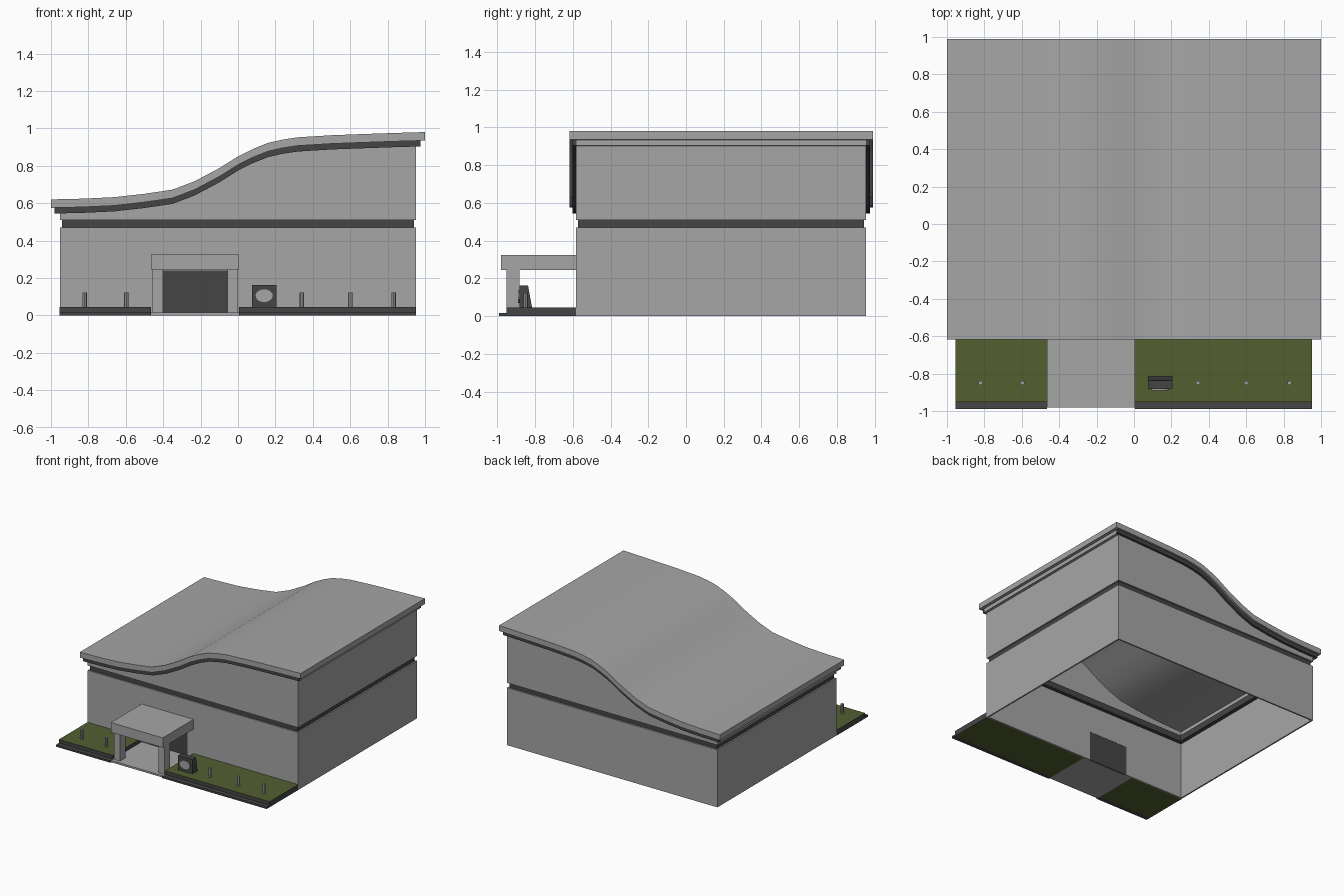
import bpy, bmesh, math

if "Cube" in bpy.data.objects:
    bpy.data.objects.remove(bpy.data.objects["Cube"])


def material(name, rgb):
    m = bpy.data.materials.new(name)
    m.diffuse_color = (*rgb, 1)
    m.use_nodes = True
    m.node_tree.nodes["Principled BSDF"].inputs["Base Color"].default_value = m.diffuse_color
    return m


LIGHT = material("light_grey", (0.38, 0.38, 0.385))
DARK = material("dark_grey", (0.06, 0.06, 0.06))
GREEN = material("grass_green", (0.085, 0.115, 0.03))


def finish(name, bm, mats):
    bmesh.ops.recalc_face_normals(bm, faces=bm.faces)
    me = bpy.data.meshes.new(name)
    bm.to_mesh(me)
    bm.free()
    ob = bpy.data.objects.new(name, me)
    bpy.context.collection.objects.link(ob)
    for m in mats:
        me.materials.append(m)
    return ob


def extrude_xz(name, pts, y0, y1, mat):
    """Outline in x/z, extruded along y."""
    bm = bmesh.new()
    a = [bm.verts.new((x, y0, z)) for x, z in pts]
    b = [bm.verts.new((x, y1, z)) for x, z in pts]
    bm.faces.new(a)
    bm.faces.new(b[::-1])
    for i in range(len(a)):
        j = (i + 1) % len(a)
        bm.faces.new((a[i], a[j], b[j], b[i]))
    return finish(name, bm, [mat])


def box(name, x0, x1, y0, y1, z0, z1, mat):
    return extrude_xz(name, [(x0, z0), (x1, z0), (x1, z1), (x0, z1)], y0, y1, mat)


# Wave profile of the roof top
WAVE = [(-1, .62), (-.83, .624), (-.66, .632), (-.5, .65), (-.35, .672), (-.23, .718),
        (-.1, .787), (0, .85), (.08, .89), (.16, .922), (.24, .94), (.32, .952),
        (.5, .963), (.66, .969), (.83, .975), (1, .98)]


def wave_z(x):
    for (xa, za), (xb, zb) in zip(WAVE, WAVE[1:]):
        if x <= xb:
            return za + (zb - za) * (x - xa) / (xb - xa)
    return WAVE[-1][1]


def wave_bar(name, x0, x1, y0, y1, top, bottom, mat):
    """Prism following the wave; offsets are below the roof top.
    bottom may be a fixed height given as a one-item tuple."""
    xs = [x0] + [x for x, _ in WAVE if x0 < x < x1] + [x1]
    up = [(x, wave_z(x) - top) for x in xs]
    if isinstance(bottom, tuple):
        low = [(x1, bottom[0]), (x0, bottom[0])]
    else:
        low = [(x, wave_z(x) - bottom) for x in reversed(xs)]
    return extrude_xz(name, up + low, y0, y1, mat)


WX, WY0, WY1, T = 0.953, -0.583, 0.955, 0.012

# Lower walls, with the doorway left open in the front one
extrude_xz("lower_wall_front",
           [(-WX, 0), (-.40, 0), (-.40, .24), (-.05, .24), (-.05, 0), (WX, 0), (WX, .47), (-WX, .47)],
           WY0, WY0 + T, LIGHT)
box("lower_wall_back", -WX, WX, WY1 - T, WY1, 0, .47, LIGHT)
for side, s in (("left", -1), ("right", 1)):
    xa, xb = sorted((s * WX, s * (WX - T)))
    box("lower_wall_" + side, xa, xb, WY0 + T, WY1 - T, 0, .47, LIGHT)
    # Upper side walls
    box("upper_wall_" + side, xa, xb, WY0 + T, WY1 - T, .51, wave_z(xa) - .05, LIGHT)
    # Recessed band, sides
    xa, xb = sorted((s * (WX - .013), s * (WX - .045)))
    box("band_" + side, xa, xb, WY0 + .01, WY1 - .013, .465, .515, DARK)

# Upper front and back walls under the wave
wave_bar("upper_wall_front", -WX, WX, WY0, WY0 + T, .05, (.51,), LIGHT)
wave_bar("upper_wall_back", -WX, WX, WY1 - T, WY1, .05, (.51,), LIGHT)

# Recessed band, front and back
box("band_front", -WX + .045, WX - .045, WY0 + .01, WY0 + .042, .465, .515, DARK)
box("band_back", -WX + .045, WX - .045, WY1 - .045, WY1 - .013, .465, .515, DARK)

# Roof
roof = wave_bar("roof", -1, 1, -.618, .99, 0, .045, LIGHT)
bpy.context.view_layer.objects.active = roof
roof.select_set(True)
bpy.ops.object.shade_smooth_by_angle(angle=math.radians(30))

# Trim under the roof
wave_bar("trim_front", -.98, .975, -.602, WY0 + .002, .044, .076, DARK)
wave_bar("trim_back", -.98, .975, WY1 - .002, .974, .044, .076, DARK)
wave_bar("trim_left", -.98, -WX + .002, WY0, WY1, .044, .076, LIGHT)
wave_bar("trim_right", WX - .002, .975, WY0, WY1, .044, .076, LIGHT)

# Door
box("door", -.40, -.05, WY0 + .004, WY0 + .01, 0, .24, DARK)

# Entrance porch
box("porch_floor", -.465, .005, -.98, WY0, 0, .015, LIGHT)
box("porch_canopy", -.465, .005, -.98, WY0, .245, .325, LIGHT)
for name, x in (("left", -.458), ("right", -.055)):
    box("porch_post_" + name, x, x + .055, -.952, -.882, .015, .245, LIGHT)

# Lawns with dark edges and a low kerb
for name, x0, x1 in (("left", -.955, -.465), ("right", .005, WX)):
    lawn = box("lawn_" + name, x0, x1, -.952, WY0, 0, .045, DARK)
    lawn.data.materials.append(GREEN)
    for p in lawn.data.polygons:
        if abs(p.normal.z) > .5:
            p.material_index = 1
    box("kerb_" + name, x0, x1, -.99, -.952, 0, .016, DARK)

# Bollards
for i, x in enumerate((-.82, -.597, .342, .6, .832)):
    bm = bmesh.new()
    bmesh.ops.create_cone(bm, cap_ends=True, segments=8, radius1=.012, radius2=.012, depth=.08)
    bmesh.ops.translate(bm, verts=bm.verts, vec=(x, -.85, .083))
    finish("bollard_%d" % (i + 1), bm, [LIGHT])

# Sign block, tapered at the back
sign = box("sign_block", .075, .205, -.882, -.815, .04, .163, DARK)
for v in sign.data.vertices:
    if v.co.z > .1 and v.co.y > -.85:
        v.co.y = -.837

# Plain rounded panel on the sign
panel = [(.14 + .046 * math.cos(a), .105 + .034 * math.sin(a))
         for a in (math.tau * k / 16 for k in range(16))]
extrude_xz("sign_panel", panel, -.889, -.881, LIGHT)
